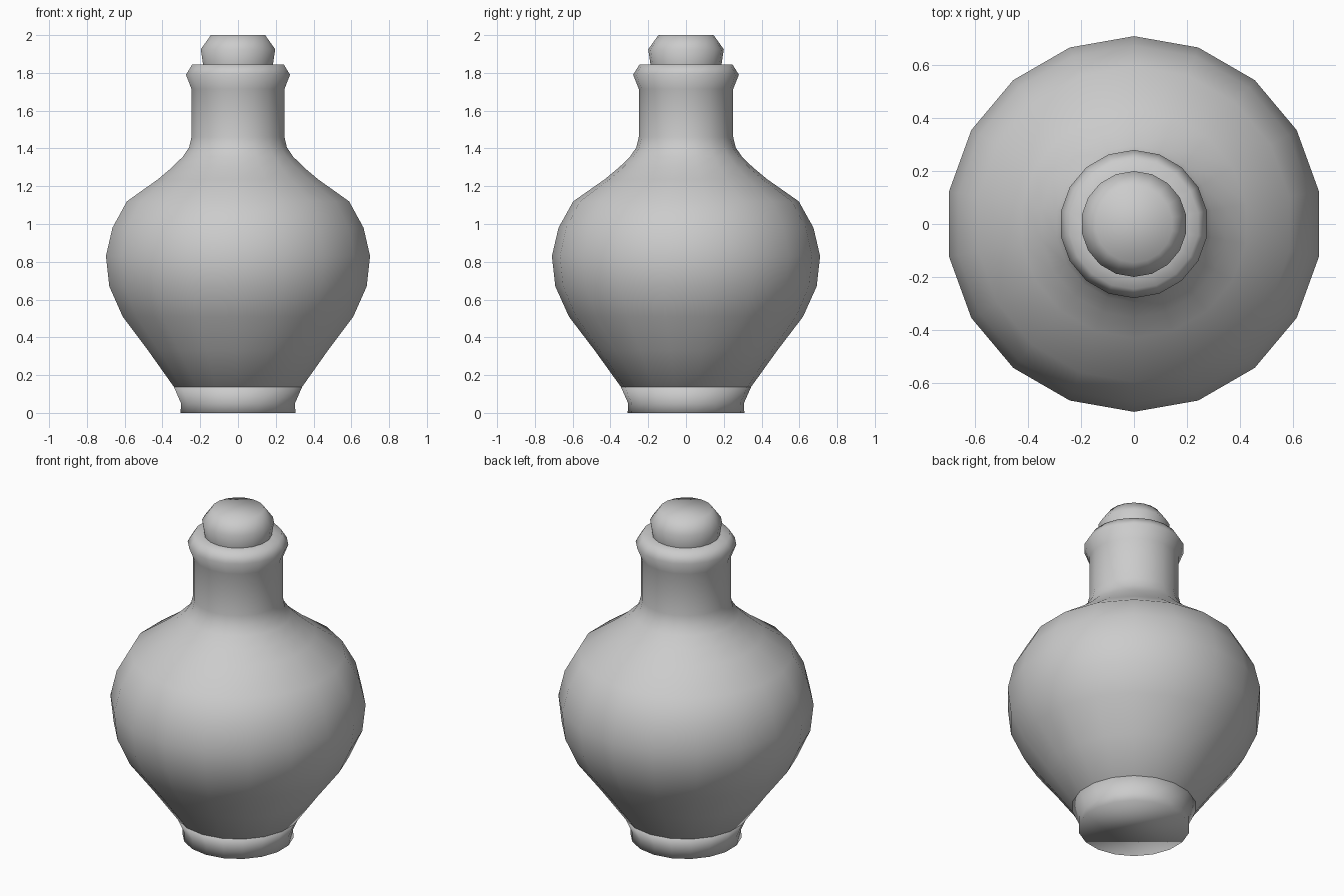
import bpy, bmesh, math

if "Cube" in bpy.data.objects:
    bpy.data.objects.remove(bpy.data.objects["Cube"])

SIDES = 18


def lathe(name, profile):
    """Closed, smooth-shaded turned part from (radius, z) points, bottom to top."""
    bm = bmesh.new()
    rings = []
    for r, z in profile:
        ring = []
        for i in range(SIDES):
            a = math.pi / 2 + 2 * math.pi * i / SIDES
            ring.append(bm.verts.new((r * math.cos(a), r * math.sin(a), z)))
        rings.append(ring)
    for low, high in zip(rings, rings[1:]):
        for i in range(SIDES):
            j = (i + 1) % SIDES
            bm.faces.new((low[i], low[j], high[j], high[i]))
    bm.faces.new(rings[0][::-1])
    bm.faces.new(rings[-1])
    bmesh.ops.recalc_face_normals(bm, faces=bm.faces[:])
    for f in bm.faces:
        f.smooth = True
    mesh = bpy.data.meshes.new(name)
    bm.to_mesh(mesh)
    bm.free()
    obj = bpy.data.objects.new(name, mesh)
    bpy.context.collection.objects.link(obj)
    return obj


# Flared foot, its top plate hidden under the body
lathe("foot", [(0.309, 0.0), (0.306, 0.05), (0.345, 0.138)])

# Bulbous body, shoulder, neck and flared lip
lathe("bottle_body", [
    (0.25, 0.10), (0.345, 0.138), (0.483, 0.33), (0.62, 0.51), (0.692, 0.67),
    (0.71, 0.83), (0.675, 0.98), (0.597, 1.12), (0.43, 1.237),
    (0.354, 1.30), (0.296, 1.357), (0.263, 1.405), (0.25, 1.46),
    (0.25, 1.715), (0.28, 1.79), (0.246, 1.845), (0.17, 1.845),
])

# Stopper sitting in the lip
lathe("stopper", [(0.182, 1.80), (0.188, 1.845), (0.20, 1.925), (0.146, 2.0)])
